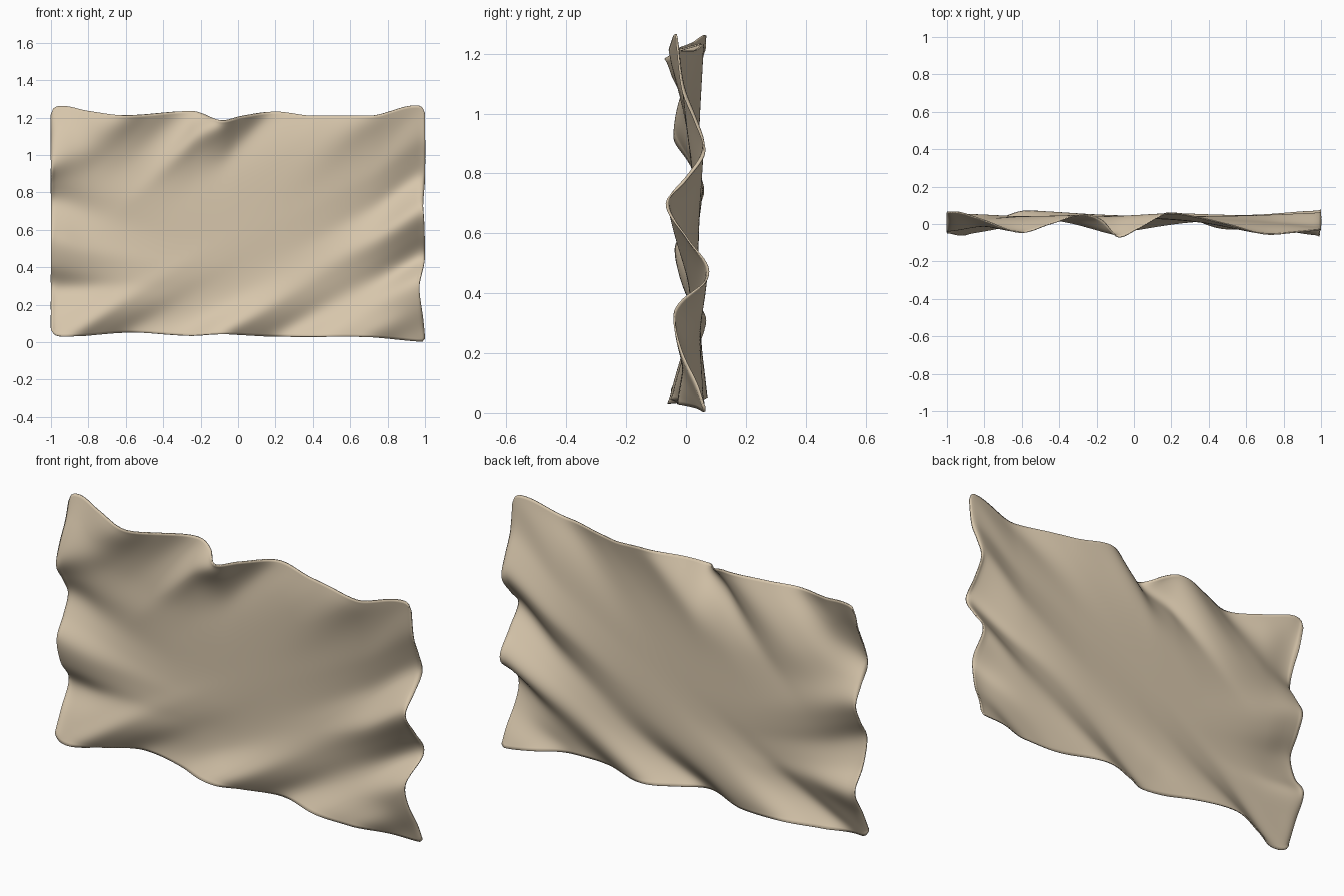
import bpy, bmesh, math

if "Cube" in bpy.data.objects:
    bpy.data.objects.remove(bpy.data.objects["Cube"])

NX, NZ, H = 150, 90, 1.22
BOWL = .036          # depth of the calm middle


def curve(points):
    """Smooth interpolating function through (position, value) pairs."""
    xs, ys = zip(*points)
    n = len(xs)
    m = []
    for i in range(n):
        a, b = max(i - 1, 0), min(i + 1, n - 1)
        m.append((ys[b] - ys[a]) / (xs[b] - xs[a]))
    # flat tangents at crests so folds do not overshoot
    for i in range(1, n - 1):
        if (ys[i] - ys[i - 1]) * (ys[i + 1] - ys[i]) <= 0:
            m[i] = 0

    def f(x):
        x = min(max(x, xs[0]), xs[-1])
        i = 0
        while i < n - 2 and x > xs[i + 1]:
            i += 1
        d = xs[i + 1] - xs[i]
        t = (x - xs[i]) / d
        return ((2*t**3 - 3*t*t + 1) * ys[i] + (t**3 - 2*t*t + t) * d * m[i]
                + (3*t*t - 2*t**3) * ys[i + 1] + (t**3 - t*t) * d * m[i + 1])
    return f


# outline of the sheet seen from the front
top_z = curve([(-1, 1.215), (-.985, 1.25), (-.94, 1.262), (-.8, 1.235), (-.6, 1.212), (-.25, 1.235),
               (-.08, 1.185), (.02, 1.208), (.2, 1.232), (.4, 1.21), (.7, 1.21), (.95, 1.265),
               (.985, 1.255), (1, 1.22)])
bot_z = curve([(-1, .065), (-.98, .038), (-.92, .03), (-.58, .052), (-.25, .035), (-.1, .043),
               (.2, .03), (.7, .027), (.95, .005), (.985, .004), (1, .02)])
right_x = curve([(0, 1), (.1, .99), (.28, .97), (.45, 1), (.6, .997), (.72, .99), (.9, 1), (1.22, 1)])

# depth of the folds along each edge
top_y = curve([(-1, .065), (-.93, .062), (-.8, .02), (-.6, -.045), (-.45, 0), (-.27, .048),
               (-.17, .02), (-.08, -.07), (.02, -.025), (.2, .058), (.35, .035), (.5, 0),
               (.73, -.055), (.85, -.045), (1, -.03)])
bot_y = curve([(-1, -.045), (-.92, -.06), (-.78, 0), (-.57, .07), (-.35, .04), (-.1, -.05),
               (.02, 0), (.2, .06), (.45, -.02), (.65, -.025), (.85, .04), (1, .065)])
left_y = curve([(.04, -.05), (.15, 0), (.29, .065), (.4, 0), (.54, -.035), (.65, .02),
                (.75, .058), (.85, .01), (.94, -.04), (1.05, -.01), (1.15, .035), (1.26, .065)])
right_y = curve([(.01, .065), (.1, .04), (.22, -.015), (.34, -.04), (.39, -.015), (.45, .06),
                 (.49, .075), (.6, .005), (.72, -.065), (.8, 0), (.9, .062), (1, .03),
                 (1.1, -.01), (1.26, -.03)])
# direction in which the left edge folds run
left_slope = curve([(0, .35), (.12, .3), (.3, -.1), (.5, -.3), (.75, -.1), (.95, .45), (1.22, .6)])


def fade(d, length):
    return math.exp(-(d / length) ** 1.5)


def fold_depth(x, h):
    """Blend the folds of the four edges, each dying out toward the calm middle."""
    dl, dr, db, dt = x + 1, 1 - x, h, H - h
    edges = [
        (dl, left_y(h + .03 - left_slope(h) * min(dl, .6)), fade(dl, .42)),
        (dr, right_y(h + .03 + .56 * dr), fade(dr, .7)),
        (db, bot_y(x - db / .65), fade(db, .24)),
        (dt, top_y(x + dt / 1.0), fade(dt, .27)),
    ]
    total = value = 0
    for d, y, f in edges:
        w = 1 / (d + .002) ** 2
        total += w
        value += w * (y - BOWL) * f
    return BOWL + value / total


# crumpled sheet
bm = bmesh.new()
ys = [[fold_depth(-1 + 2 * i / NX, H * j / NZ) for i in range(NX + 1)] for j in range(NZ + 1)]
# light smoothing of the interior
for _ in range(8):
    new = [r[:] for r in ys]
    for j in range(1, NZ):
        for i in range(1, NX):
            new[j][i] = (ys[j][i] * 2 + ys[j-1][i] + ys[j+1][i] + ys[j][i-1] + ys[j][i+1]) / 6
    ys = new
grid = []
for j in range(NZ + 1):
    row = []
    for i in range(NX + 1):
        u, t = -1 + 2 * i / NX, j / NZ
        lo, hi = bot_z(u), top_z(u)
        x = u * (1 + (right_x(t * H) - 1) * max(0, u) ** 8)
        row.append(bm.verts.new((x, ys[j][i], lo + (hi - lo) * t)))
    grid.append(row)
for j in range(NZ):
    for i in range(NX):
        bm.faces.new((grid[j][i], grid[j][i+1], grid[j+1][i+1], grid[j+1][i]))
mesh = bpy.data.meshes.new("crumpled_sheet")
bm.to_mesh(mesh)
bm.free()
sheet = bpy.data.objects.new("crumpled_sheet", mesh)
bpy.context.collection.objects.link(sheet)

mat = bpy.data.materials.new("tan_paper")
mat.diffuse_color = (.68, .565, .41, 1)
mat.use_nodes = True
mat.node_tree.nodes["Principled BSDF"].inputs["Base Color"].default_value = mat.diffuse_color
mesh.materials.append(mat)

# thin body
solid = sheet.modifiers.new("thickness", 'SOLIDIFY')
solid.thickness = .006
solid.offset = 0

bpy.context.view_layer.objects.active = sheet
sheet.select_set(True)
bpy.ops.object.shade_smooth_by_angle(angle=math.radians(50))
